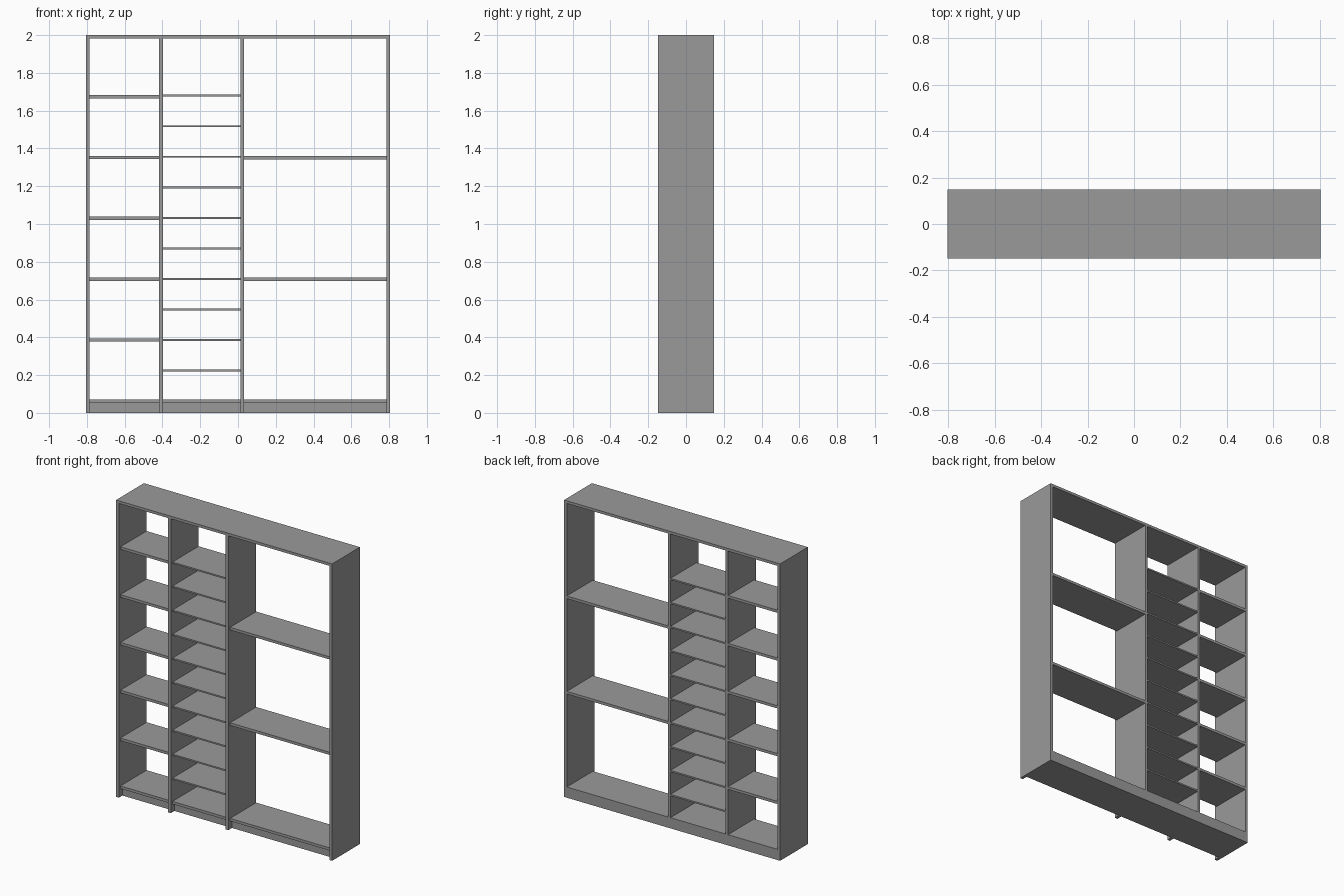
import bpy

if "Cube" in bpy.data.objects:
    bpy.data.objects.remove(bpy.data.objects["Cube"])

W, D, H = 0.805, 0.148, 2.0    # half width, half depth, height
T, U, THIN = 0.018, 0.02, 0.01  # shelf, upright and thin shelf thicknesses
RECESS, KICK = 0.018, 0.038    # front setbacks of shelves and plinth

grey = bpy.data.materials.new("dark_grey")
grey.diffuse_color = (0.323, 0.323, 0.323, 1)
grey.use_nodes = True
grey.node_tree.nodes["Principled BSDF"].inputs["Base Color"].default_value = grey.diffuse_color


def board(name, x0, x1, z0, z1, y0=-D, y1=D):
    """Flat-faced box between the given limits."""
    bpy.ops.mesh.primitive_cube_add(
        size=1, location=((x0 + x1) / 2, (y0 + y1) / 2, (z0 + z1) / 2))
    ob = bpy.context.object
    ob.name = name
    ob.scale = (x1 - x0, y1 - y0, z1 - z0)
    bpy.ops.object.transform_apply(location=False, rotation=False, scale=True)
    ob.data.materials.append(grey)
    return ob


def shelf(name, bay, z, t=T):
    board(name, bay[0], bay[1], z - t / 2, z + t / 2, -D + RECESS)


# Top board and upright panels
board("top_board", -W, W, H - T, H)
uprights = {"left_side": -W, "left_divider": -0.417,
            "right_divider": 0.012, "right_side": W - U}
for name, x in uprights.items():
    board(name, x, x + U, 0, H - T)

# Bays between the uprights
xs = list(uprights.values())
bays = [(a + U, b) for a, b in zip(xs, xs[1:])]
left, middle, right = bays

# Bottom shelves and recessed plinth
for bay in bays:
    shelf("bottom_shelf", bay, 0.063)
    board("plinth", bay[0], bay[1], 0, 0.054, -D + KICK)

# Left bay: five shelves
for k in range(5):
    shelf("left_shelf", left, 0.386 + 0.322 * k)

# Middle bay: ten thin shelves
for k in range(10):
    shelf("thin_shelf", middle, 0.224 + 0.1617 * k, THIN)

# Right bay: two wide shelves
for k in range(2):
    shelf("wide_shelf", right, 0.707 + 0.643 * k)
